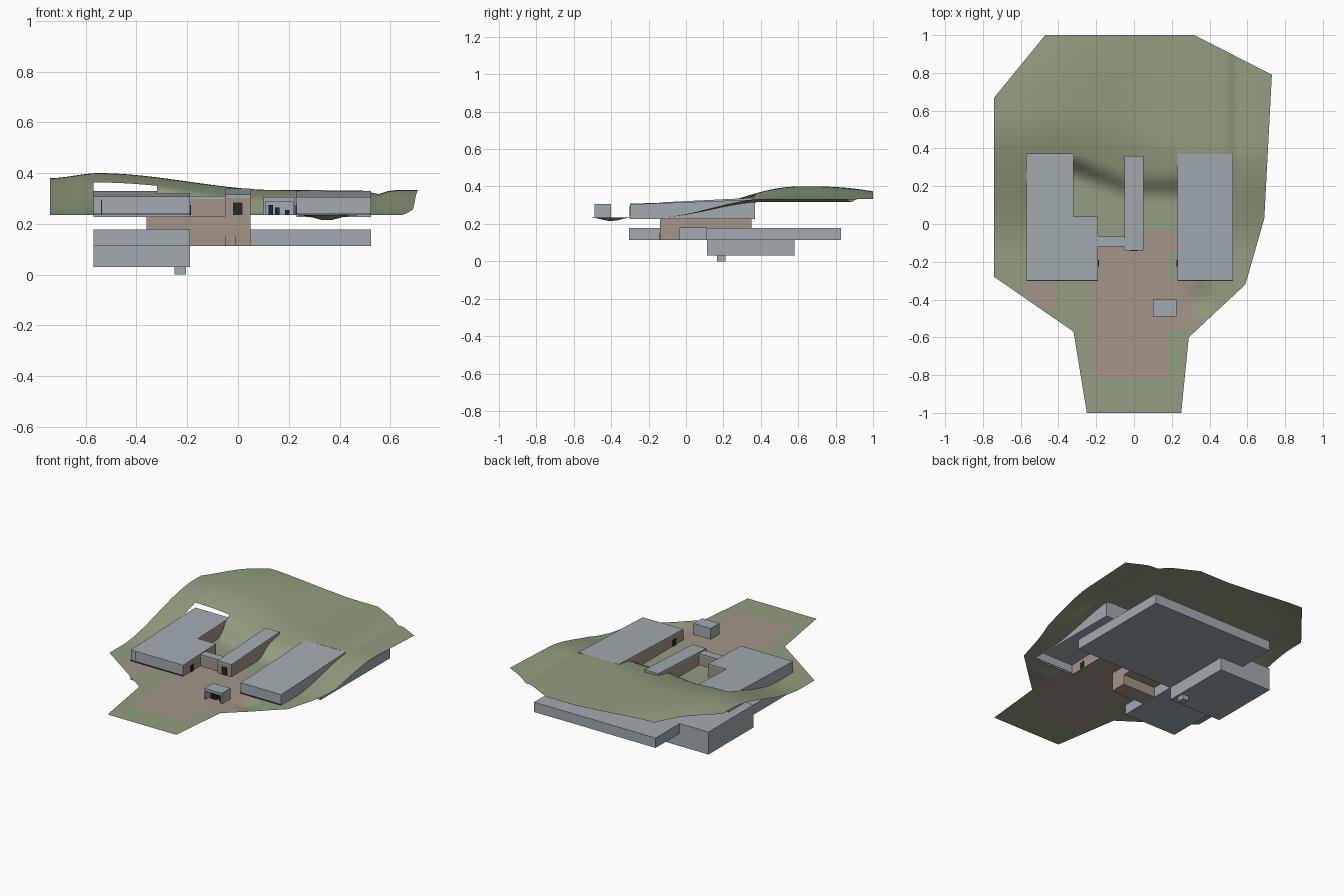
import bpy, bmesh, math
from mathutils import Vector

if "Cube" in bpy.data.objects:
    bpy.data.objects.remove(bpy.data.objects["Cube"])


def material(name, rgb):
    m = bpy.data.materials.new(name)
    m.use_nodes = True
    m.diffuse_color = (*rgb, 1)
    m.node_tree.nodes["Principled BSDF"].inputs["Base Color"].default_value = (*rgb, 1)
    return m


GRASS = material("grass green", (0.29, 0.34, 0.215))
EARTH = material("earth brown", (0.37, 0.30, 0.25))
GREY = material("concrete grey", (0.36, 0.41, 0.44))
DARK = material("dark opening", (0.02, 0.022, 0.022))
GROUND = 0.235


def finish(name, bm, *mats):
    mesh = bpy.data.meshes.new(name)
    bm.to_mesh(mesh)
    bm.free()
    for m in mats:
        mesh.materials.append(m)
    ob = bpy.data.objects.new(name, mesh)
    bpy.context.collection.objects.link(ob)
    return ob


def box(name, x0, x1, y0, y1, z0, z1, mat):
    bm = bmesh.new()
    bmesh.ops.create_cube(bm, size=1)
    for v in bm.verts:
        v.co = Vector(((x0 + x1) / 2 + v.co.x * (x1 - x0),
                       (y0 + y1) / 2 + v.co.y * (y1 - y0),
                       (z0 + z1) / 2 + v.co.z * (z1 - z0)))
    return finish(name, bm, mat)


def prism(name, outline, low, high, mats, rule=None, floor=False):
    """Upright walls over an outline; low and high give z from y."""
    bm = bmesh.new()
    base = [bm.verts.new((x, y, low(y))) for x, y in outline]
    top = [bm.verts.new((x, y, high(y))) for x, y in outline]
    bm.faces.new(top)
    if floor:
        bm.faces.new(base[::-1])
    n = len(outline)
    for i in range(n):
        j = (i + 1) % n
        f = bm.faces.new((base[i], base[j], top[j], top[i]))
        f.normal_update()
        if rule and rule(f.normal):
            f.material_index = 1
    return finish(name, bm, *mats)


def rect(x0, x1, y0, y1):
    return [(x0, y0), (x1, y0), (x1, y1), (x0, y1)]


def building(name, outline, front, back, rule):
    """Walls under a thin roof that climbs from front to back."""
    roof = lambda y: front + (back - front) * (y + 0.3) / 0.67
    under = lambda y: roof(y) - 0.012
    prism(name + "_walls", outline, lambda y: GROUND - 0.008, under, (GREY, EARTH), rule)
    prism(name + "_roof", outline, under, roof, (GREY,), floor=True)


# Buildings, with earth-coloured walls towards the court
WEST = [(-.57, -.3), (-.19, -.3), (-.19, .04), (-.32, .04), (-.32, .37), (-.57, .37)]
EAST = rect(.23, .525, -.3, .37)
SPINE = rect(-.05, .05, -.14, .36)
building("west_wing", WEST, 0.308, 0.33, lambda n: n.x > .5 or n.y > .5)
building("east_wing", EAST, 0.305, 0.33, lambda n: n.x < -.5)
building("entrance_spine", SPINE, 0.307, 0.34, lambda n: True)
building("link", rect(-.19, -.05, -.12, -.065), 0.31, 0.31, lambda n: True)

# Doors and joints as thin plates
box("entrance_door", -.02, .018, -.144, -.139, GROUND, .285, DARK)
box("west_door", -.192, -.186, -.225, -.19, GROUND, .275, DARK)
box("east_door", .226, .232, -.225, -.19, GROUND, .275, DARK)
box("west_wall_joint", -.539, -.535, -.303, -.299, GROUND, .297, DARK)
for name, x0, x1 in (("west", -.57, -.19), ("east", .23, .525)):
    box(name + "_base_joint", x0, x1, -.303, -.299, .236, .241, DARK)

# Shelter in the forecourt
box("shelter_roof", .1, .225, -.49, -.4, .288, .306, GREY)
box("shelter_back", .1, .225, -.41, -.4, GROUND, .288, GREY)
for name, x in (("left", .217), ("right", .1)):
    box("shelter_side_" + name, x, x + .008, -.49, -.4, GROUND, .288, GREY)
for i, x in enumerate((.12, .145, .185)):
    box(f"shelter_counter_{i}", x, x + .018, -.46, -.42, GROUND, .275 - .01 * i, DARK)

# Underground levels
box("basement_hall", -.36, .525, .11, .83, .113, .178, GREY)
box("basement_west", -.57, -.19, -.305, .11, .113, .178, GREY)
box("lower_basement", -.57, -.19, .112, .58, .03, .178, GREY)
box("sump", -.25, -.205, .165, .21, 0, .03, GREY)
box("lobby_level", -.36, .05, -.14, .35, .178, .231, EARTH)
box("stair_shaft", -.19, .05, -.14, -.035, .113, .18, EARTH)
for i, x in enumerate((-.05, -.01)):
    box(f"shaft_joint_{i}", x, x + .003, -.143, -.139, .113, .152, DARK)


# Landscape sheet
def ease(a, b, v):
    t = max(0, min(1, (v - a) / (b - a)))
    return t * t * (3 - 2 * t)


def mix(a, b, t):
    return a + (b - a) * t


def ridge(x):
    h = mix(.4, .333, ease(-.55, .16, x)) - .02 * ease(-.55, -.74, x)
    return h - .016 * math.exp(-((x - .55) / .035) ** 2)


def height(x, y):
    rise = ease(-.15, mix(.6, .42, ease(-.3, .4, x)), y)
    # The court between the wings stays level, then climbs steeply
    if -.33 < x < .235:
        start = .14 if x > 0 else mix(.12, .25, min(1, -x / .32))
        rise *= ease(start, start + .11, y)
    z = GROUND + (ridge(x) - GROUND) * rise
    if y > .7:
        z -= .025 * ((y - .7) / .3) ** 2 * max(0, min(1, -x / .5))
    return z - .022 * math.exp(-((x - .35) ** 2 + (y + .4) ** 2) / .004)


def inside(x, y, x0, x1, y0, y1):
    return x0 < x < x1 and y0 < y < y1


HOLES = [(-.57, -.32, -.3, .37), (-.33, -.19, -.3, .04),
         (.23, .525, -.3, .37), (-.05, .05, -.14, .36)]
PAVED = [(-.22, .2, -.82, -.12), (.05, .23, -.14, -.03),
         (.19, .35, -.56, -.3), (-.57, -.39, -.45, -.3)]
EDGE = [(-.47, 1), (-.74, .67), (-.74, -.28), (-.32, -.57), (-.25, -1), (.25, -1),
        (.29, -.6), (.59, -.32), (.69, .03), (.73, .79), (.32, 1)]

bm = bmesh.new()
bm.faces.new([bm.verts.new((x, y, 0)) for x, y in EDGE])
cuts = [{h[0] for h in HOLES} | {h[1] for h in HOLES},
        {h[2] for h in HOLES} | {h[3] for h in HOLES}]
for axis in (0, 1):
    lines = set(cuts[axis])
    for i in range(-27, 28):
        p = i * .037
        if all(abs(p - c) > .006 for c in cuts[axis]):
            lines.add(p)
    normal = Vector((1 - axis, axis, 0))
    for p in sorted(lines):
        bmesh.ops.bisect_plane(bm, geom=bm.verts[:] + bm.edges[:] + bm.faces[:],
                               plane_co=normal * p, plane_no=normal, dist=1e-5)

# Openings for the buildings, then paving and heights
gone = []
for f in bm.faces:
    c = f.calc_center_median()
    if any(inside(c.x, c.y, *h) for h in HOLES):
        gone.append(f)
    f.material_index = int(any(inside(c.x, c.y, *p) for p in PAVED))
    f.smooth = True
bmesh.ops.delete(bm, geom=gone, context="FACES")
for v in bm.verts:
    v.co.z = height(v.co.x, v.co.y)
bmesh.ops.recalc_face_normals(bm, faces=bm.faces[:])
if sum(f.normal.z for f in bm.faces) < 0:
    bmesh.ops.reverse_faces(bm, faces=bm.faces[:])
finish("landscape", bm, GRASS, EARTH)
